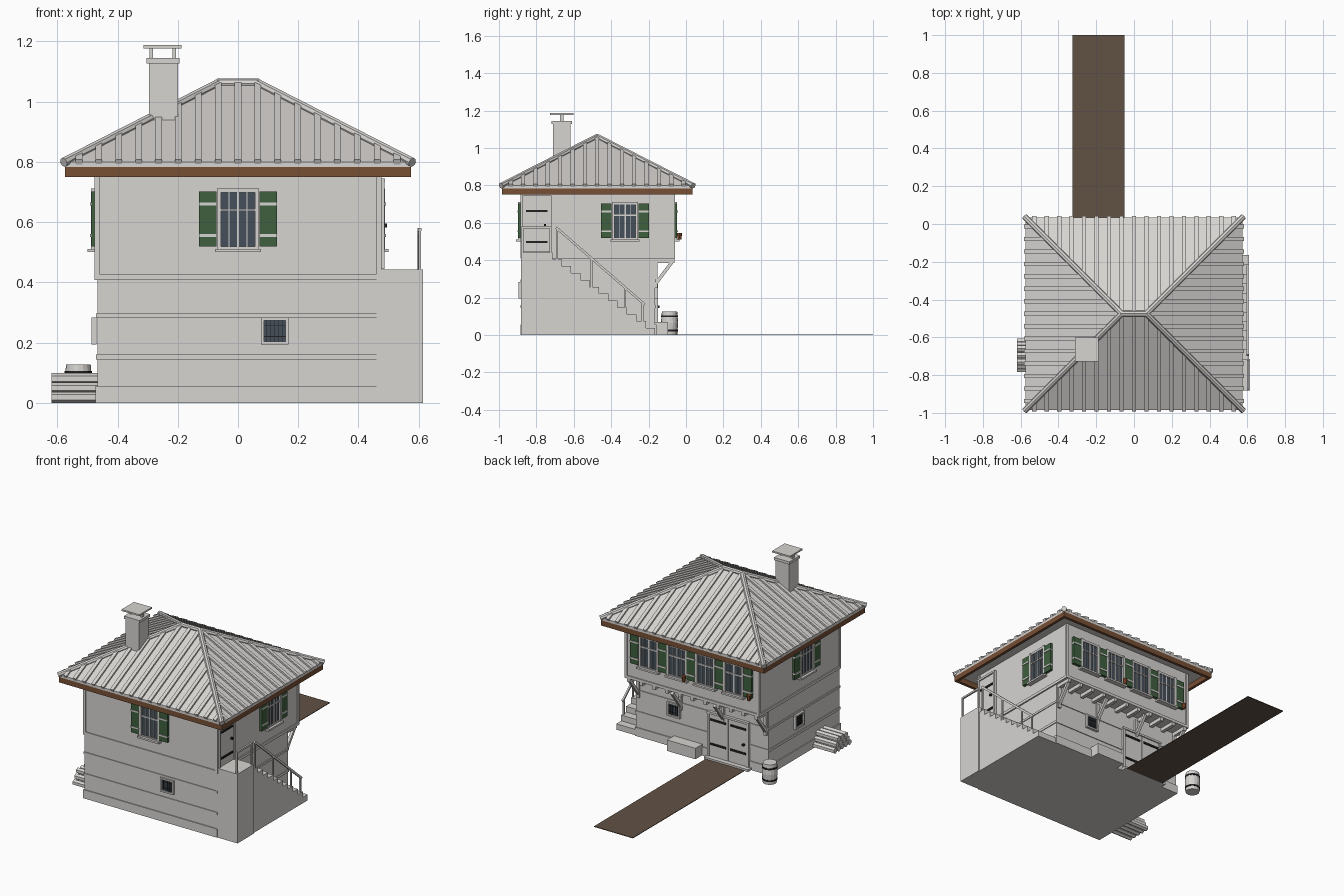
import bpy, bmesh
from math import pi
from mathutils import Matrix, Vector

cube = bpy.data.objects.get("Cube")
if cube:
    bpy.data.objects.remove(cube, do_unlink=True)


def material(name, rgb):
    m = bpy.data.materials.new(name)
    m.use_nodes = True
    m.diffuse_color = (*rgb, 1)
    m.node_tree.nodes["Principled BSDF"].inputs["Base Color"].default_value = (*rgb, 1)
    return m


plaster = material("pale_plaster", (.68, .66, .64))
brown = material("brown_wood", (.19, .08, .036))
green = material("green_paint", (.05, .115, .05))
glass = material("dark_glass", (.06, .08, .10))
iron = material("black_iron", (.015, .015, .016))
earth = material("earth_path", (.12, .084, .06))
clay = material("orange_clay", (.26, .08, .025))
ID = Matrix.Identity(4)


def finish(name, bm, mat, M=ID):
    bmesh.ops.recalc_face_normals(bm, faces=bm.faces)
    me = bpy.data.meshes.new(name)
    bm.to_mesh(me)
    bm.free()
    me.transform(M)
    me.materials.append(mat)
    ob = bpy.data.objects.new(name, me)
    bpy.context.collection.objects.link(ob)
    return ob


def add_box(bm, x, y, z):
    size = Matrix.Diagonal((x[1] - x[0], y[1] - y[0], z[1] - z[0], 1))
    mid = Vector((sum(x), sum(y), sum(z))) / 2
    bmesh.ops.create_cube(bm, size=1, matrix=Matrix.Translation(mid) @ size)


def box(name, x, y, z, mat=plaster, M=ID):
    bm = bmesh.new()
    add_box(bm, x, y, z)
    return finish(name, bm, mat, M)


def along(p, q):
    p, q = Vector(p), Vector(q)
    turn = (q - p).to_track_quat('Z', 'Y').to_matrix().to_4x4()
    return Matrix.Translation((p + q) / 2) @ turn, (q - p).length


def add_beam(bm, p, q, w, h):
    m, length = along(p, q)
    bmesh.ops.create_cube(bm, size=1, matrix=m @ Matrix.Diagonal((w, h, length, 1)))


def add_rod(bm, p, q, r, r2=None, sides=8):
    m, length = along(p, q)
    bmesh.ops.create_cone(bm, cap_ends=True, segments=sides, radius1=r,
                          radius2=r2 or r, depth=length, matrix=m)


def wall_frame(x, y, turns):
    # Local x runs along the wall, local -y points outwards
    return Matrix.Translation((x, y, 0)) @ Matrix.Rotation(turns * pi / 2, 4, 'Z')


front = wall_frame(0, -.88, 0)
side = wall_frame(.47, 0, 1)
back = wall_frame(0, -.065, 2)
back_low = wall_frame(0, -.165, 2)
other_side = wall_frame(-.47, 0, -1)

# Lower storey with string courses
box("lower_walls", (-.467, .467), (-.88, -.165), (0, .42))
for name, z, out in (("plinth", (0, .055), .006), ("low_band", (.144, .16), .005),
                     ("high_band", (.283, .296), .005)):
    box(name, (-.467 - out, .467 + out), (-.88 - out, -.165 + out), z)

# Upper storey with corner boards and sill beam
box("upper_walls", (-.47, .47), (-.88, -.065), (.41, .785))
box("sill_beam", (-.476, .476), (-.886, -.059), (.408, .426))
for sx in (-1, 1):
    for y in (-.878, -.067):
        box("corner_board", (sx * .467 - .009, sx * .467 + .009), (y - .008, y + .008), (.41, .78))


def shutter(M, u):
    box("shutter", (u - .029, u + .029), (-.017, 0), (.518, .702), green, M)
    for z in (.555, .66):
        box("shutter_batten", (u - .029, u + .029), (-.021, 0), (z - .005, z + .005), plaster, M)


def window(M, u):
    box("window_glass", (u - .06, u + .06), (-.008, 0), (.515, .70), glass, M)
    bm = bmesh.new()
    for s in (-1, 1):
        add_box(bm, (u + s * .063 - .007, u + s * .063 + .007), (-.018, 0), (.51, .712))
        for c, w in ((0, .004), (s * .03, .0015)):
            add_box(bm, (u + c - w, u + c + w), (-.012, 0), (.515, .70))
    for z in ((.51, .518), (.698, .712), (.636, .644)):
        add_box(bm, (u - .07, u + .07), (-.014, 0), z)
    add_box(bm, (u - .077, u + .077), (-.03, 0), (.5, .511))
    finish("window_frame", bm, plaster, M)


def cellar_window(M, u):
    box("cellar_glass", (u - .038, u + .038), (-.006, 0), (.203, .274), glass, M)
    frame, bars = bmesh.new(), bmesh.new()
    for s in (-1, 1):
        add_box(frame, (u + s * .041 - .005, u + s * .041 + .005), (-.016, 0), (.195, .282))
        z = .2385 + s * .0395
        add_box(frame, (u - .046, u + .046), (-.016, 0), (z - .005, z + .005))
    for i in range(-2, 3):
        add_box(bars, (u + i * .013 - .001, u + i * .013 + .001), (-.01, 0), (.2, .277))
    for z in (.22, .257):
        add_box(bars, (u - .038, u + .038), (-.009, 0), (z - .001, z + .001))
    finish("cellar_window_frame", frame, plaster, M)
    finish("cellar_window_bars", bars, iron, M)


# Windows
for M, u in ((front, 0), (side, -.326), (other_side, .53)):
    window(M, u)
    for s in (-1, 1):
        shutter(M, u + s * .1)
for i in range(4):
    window(back, (i - 1.5) * .2)
for i in range(5):
    shutter(back, (i - 2) * .2)
for M, u in ((front, .122), (back_low, -.196), (other_side, .46)):
    cellar_window(M, u)

# Flower pots on the rear sills
for x in (.04, -.42):
    bm = bmesh.new()
    add_rod(bm, (x, -.035, .51), (x, -.035, .545), .01, .014)
    finish("flower_pot", bm, clay)


def door(M, u, half, z0, z1, hinges, leaves):
    for s in (-1, 1):
        box("door_jamb", (u + s * half - .007, u + s * half + .007), (-.016, 0), (z0, z1), plaster, M)
    box("door_lintel", (u - half - .007, u + half + .007), (-.018, 0), (z1 - .013, z1), plaster, M)
    w = half * 2 / leaves
    for i in range(leaves):
        a = u - half + i * w
        box("door_leaf", (a + .002, a + w - .002), (-.01, 0), (z0, z1 - .013), plaster, M)
        for z in hinges:
            box("strap_hinge", (a + .015, a + w - .015), (-.016, 0), (z - .006, z + .006), iron, M)
    box("door_handle", (u + half - .035, u + half - .023), (-.024, 0),
        ((z0 + z1) / 2 - .012, (z0 + z1) / 2), iron, M)


# Upper entrance and rear double door
door(side, -.798, .073, .444, .745, (.497, .663), 1)
door(back_low, .19, .14, .015, .30, (.095, .25), 2)
box("door_slab", (-.35, -.04), (-.165, -.125), (0, .015))
box("stone_bench", (0, .2), (-.165, -.095), (0, .07))
box("path", (-.325, -.05), (-.125, 1), (0, .004), earth)

# Joists and braces under the rear overhang
bm = bmesh.new()
for i in range(11):
    x = (i - 5) * .09
    add_box(bm, (x - .011, x + .011), (-.17, -.062), (.385, .41))
finish("joists", bm, plaster)
bm = bmesh.new()
for x in (-.45, -.15, .15, .45):
    add_beam(bm, (x, -.165, .27), (x, -.075, .39), .018, .018)
    add_box(bm, (x - .01, x + .01), (-.17, -.152), (.25, .385))
finish("braces", bm, plaster)

# Outside stair, landing and railing
box("landing", (.46, .614), (-.882, -.715), (0, .442))
bm = bmesh.new()
for i in range(11):
    y = -.715 + i * .05
    add_box(bm, (.46, .608), (y, y + .05), (0, .442 - (i + 1) * .0368))
finish("stair", bm, plaster)
bm = bmesh.new()
for y, z in ((-.875, .442), (-.725, .442)):
    add_box(bm, (.599, .608), (y - .005, y + .005), (z, .575))
add_beam(bm, (.603, -.88, .575), (.603, -.72, .575), .011, .011)
for y in (-.69, -.505, -.325, -.232):
    top = .57 - (y + .69) * .87
    add_box(bm, (.598, .606), (y - .005, y + .005), (top - .165, top))
add_beam(bm, (.602, -.695, .575), (.602, -.22, .162), .011, .013)
finish("railing", bm, plaster)

# Hipped roof
YC, HX, HY, RIDGE, EAVE, TOP = -.475, .575, .51, .065, .80, 1.06
bm = bmesh.new()
rings = [[bm.verts.new((sx * HX, YC + sy * HY, z)) for sx, sy in
          ((-1, -1), (1, -1), (1, 1), (-1, 1))] for z in (.783, EAVE)]
left, right = [bm.verts.new((s * RIDGE, YC, TOP)) for s in (-1, 1)]
low, up = rings
bm.faces.new(low)
for i in range(4):
    j = (i + 1) % 4
    bm.faces.new((low[i], low[j], up[j], up[i]))
for f in ((up[0], up[1], right, left), (up[1], up[2], right),
          (up[2], up[3], left, right), (up[3], up[0], left)):
    bm.faces.new(f)
finish("roof", bm, plaster)

# Raised roof seams, cut to length at the hips
slope = (TOP - EAVE) / HY
for turn in range(4):
    half, depth = (HX, HY) if turn % 2 == 0 else (HY, HX)
    bm = bmesh.new()
    count = int(half / .066)
    for i in range(-count, count + 1):
        u = i * .066
        run = min(HY, half - abs(u))
        if run > .02:
            add_beam(bm, (u, -depth - .004, EAVE), (u, -depth + run, EAVE + run * slope), .022, .018)
    finish("roof_seams", bm, plaster, wall_frame(0, YC, turn))

# Hip and ridge caps
bm = bmesh.new()
for sx in (-1, 1):
    for sy in (-1, 1):
        add_rod(bm, (sx * (HX + .004), YC + sy * (HY + .004), EAVE - .002), (sx * RIDGE, YC, TOP), .016)
add_rod(bm, (-RIDGE - .004, YC, TOP), (RIDGE + .004, YC, TOP), .016)
finish("ridge_caps", bm, plaster)

# Fascia boards
for s in (-1, 1):
    y = YC + s * (HY - .009)
    box("fascia_long", (-HX, HX), (y - .009, y + .009), (.75, .784), brown)
    x = s * (HX - .009)
    box("fascia_short", (x - .009, x + .009), (YC - HY, YC + HY), (.75, .784), brown)

# Chimney
box("chimney", (-.296, -.20), (-.712, -.618), (.88, 1.13))
box("chimney_collar", (-.303, -.194), (-.718, -.61), (1.127, 1.144))
for x in (-.288, -.212):
    box("cap_post", (x - .006, x + .006), (-.674, -.656), (1.14, 1.18))
box("chimney_cap", (-.313, -.187), (-.727, -.602), (1.177, 1.187))

# Log pile
bm = bmesh.new()
for row, n in enumerate((5, 4, 3)):
    for i in range(n):
        y, z = -.695 + (i - (n - 1) / 2) * .036, .018 + row * .031
        add_rod(bm, (-.62, y, z), (-.46, y, z), .018, sides=6)
finish("log_pile", bm, plaster)

# Barrel with hoops
bx, by = -.53, -.088
body, hoops = bmesh.new(), bmesh.new()
add_rod(body, (bx, by, 0), (bx, by, .064), .041, .046, 16)
add_rod(body, (bx, by, .064), (bx, by, .127), .046, .041, 16)
for z in (.025, .1):
    add_rod(hoops, (bx, by, z - .005), (bx, by, z + .005), .046, sides=16)
finish("barrel", body, plaster)
finish("barrel_hoops", hoops, iron)
